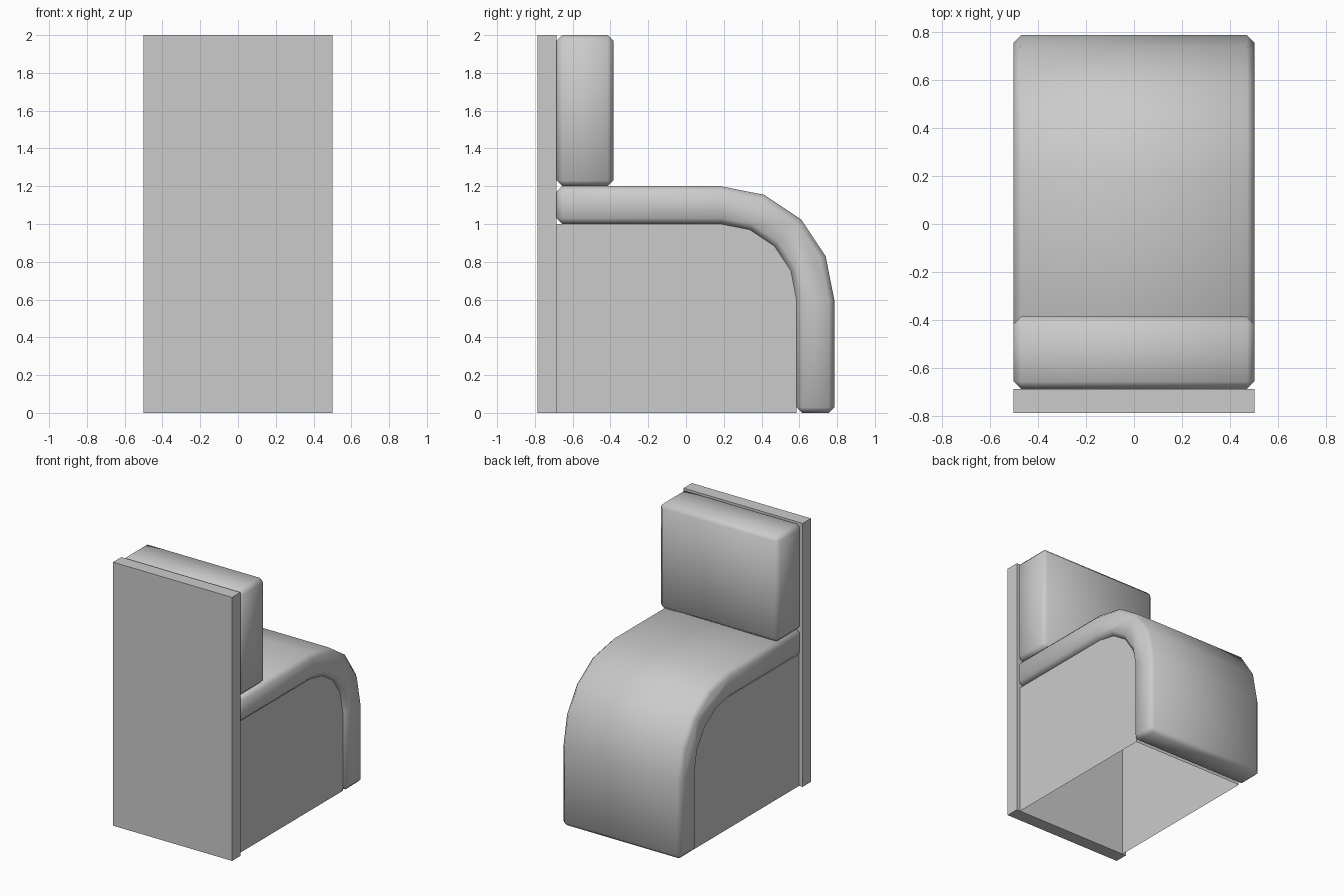
import bpy
import bmesh
import math

if "Cube" in bpy.data.objects:
    bpy.data.objects.remove(bpy.data.objects["Cube"])


def extrude_profile(name, profile, half=0.5, open_edges=(), bevel=0):
    """Extrude a closed (y, z) outline across x; open_edges lists sides left out."""
    bm = bmesh.new()
    left = [bm.verts.new((-half, y, z)) for y, z in profile]
    right = [bm.verts.new((half, y, z)) for y, z in profile]
    bm.faces.new(left)
    bm.faces.new(right[::-1])
    n = len(profile)
    for i in range(n):
        if i not in open_edges:
            j = (i + 1) % n
            bm.faces.new((left[j], left[i], right[i], right[j]))
    bmesh.ops.recalc_face_normals(bm, faces=bm.faces)
    if bevel:
        edges = [e for e in bm.edges if e.calc_face_angle(0) > math.radians(30)]
        bmesh.ops.bevel(bm, geom=edges, offset=bevel, offset_type='OFFSET',
                        segments=1, profile=0.5, affect='EDGES')
        for f in bm.faces:
            f.smooth = True
    mesh = bpy.data.meshes.new(name)
    bm.to_mesh(mesh)
    bm.free()
    obj = bpy.data.objects.new(name, mesh)
    bpy.context.collection.objects.link(obj)
    return obj


def arc(radius, cy=0.185, cz=0.6, steps=4):
    """Quarter circle from straight up to straight forward."""
    return [(cy + radius * math.sin(a), cz + radius * math.cos(a))
            for a in (math.pi / 2 * i / steps for i in range(steps + 1))]


def box(y0, y1, z0, z1):
    return [(y0, z0), (y1, z0), (y1, z1), (y0, z1)]


back = -0.685
inner = [(back, 1.0)] + arc(0.4) + [(0.585, 0)]
outer = [(back, 1.2)] + arc(0.6) + [(0.785, 0)]

# Flat upright panel
extrude_profile("back_panel", box(-0.785, back, 0, 2))

# Hollow base, slightly narrower than the pad, open underneath and against the panel
base_outline = inner + [(back, 0)]
n = len(base_outline)
extrude_profile("base", base_outline, half=0.47, open_edges=(n - 2, n - 1))

# Seat pad that curves over and down to the floor
extrude_profile("seat_cushion", outer + inner[::-1], bevel=0.03)

# Upright back pad
extrude_profile("back_cushion", box(back, -0.385, 1.2, 2), bevel=0.03)
